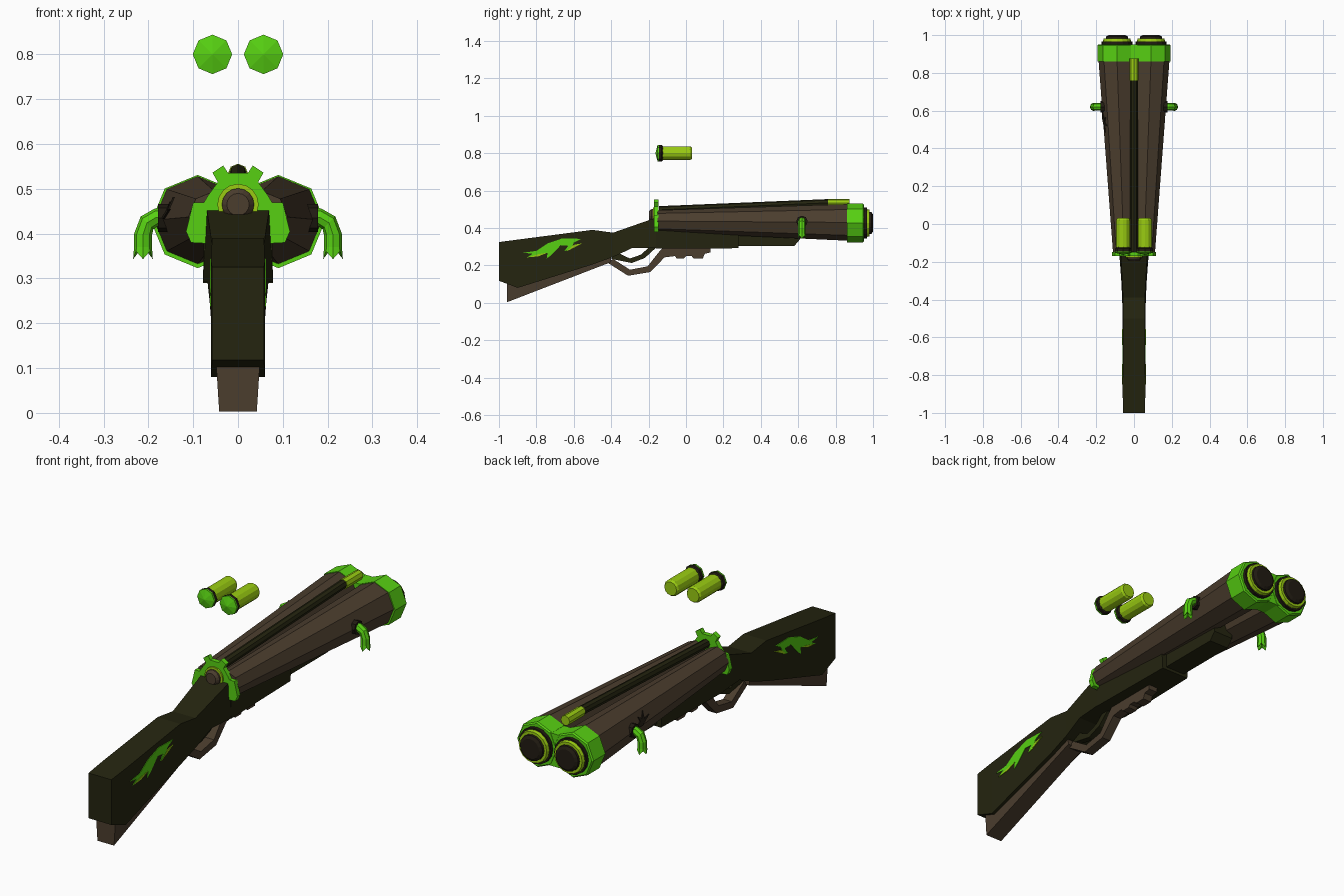
import bpy
import bmesh
from math import cos, sin, pi, radians

cube = bpy.data.objects.get("Cube")
if cube:
    bpy.data.objects.remove(cube, do_unlink=True)


def material(name, r, g, b):
    m = bpy.data.materials.new(name)
    m.use_nodes = True
    m.diffuse_color = (r, g, b, 1)
    m.node_tree.nodes["Principled BSDF"].inputs["Base Color"].default_value = (r, g, b, 1)
    return m


WOOD = material("dark olive wood", .018, .018, .005)
BROWN = material("brown metal", .07, .047, .027)
DARK = material("blackened metal", .015, .011, .006)
GREEN = material("bright green", .095, .63, .006)
LIME = material("yellow green", .32, .6, .006)


def loft(name, rings, mat):
    """Skin equal-length point rings and cap both ends."""
    bm = bmesh.new()
    loops = [[bm.verts.new(p) for p in ring] for ring in rings]
    n = len(loops[0])
    for a, b in zip(loops, loops[1:]):
        for i in range(n):
            j = (i + 1) % n
            bm.faces.new((a[i], a[j], b[j], b[i]))
    bm.faces.new(loops[0])
    bm.faces.new(loops[-1])
    bmesh.ops.recalc_face_normals(bm, faces=bm.faces)
    mesh = bpy.data.meshes.new(name)
    bm.to_mesh(mesh)
    bm.free()
    mesh.materials.append(mat)
    ob = bpy.data.objects.new(name, mesh)
    bpy.context.collection.objects.link(ob)
    return ob


def rod(name, stations, mat, sides=8):
    """Faceted round bar along y; stations are x, y, z, radius."""
    angles = [2 * pi * i / sides for i in range(sides)]
    return loft(name, [[(x + r * cos(a), y, z + r * sin(a)) for a in angles]
                       for x, y, z, r in stations], mat)


def beam(name, stations, mat):
    """Four-sided bar along y; stations are y, top, bottom, half widths."""
    return loft(name, [[(-wt, y, t), (wt, y, t), (wb, y, b), (-wb, y, b)]
                       for y, t, b, wt, wb in stations], mat)


def plate(name, outline, inner, outer, mat):
    """Side-view outline extruded between two x surfaces."""
    return loft(name, [[(f(y, z), y, z) for y, z in outline] for f in (inner, outer)], mat)


def flat(x):
    return lambda y, z: x


# Stock, fore-end and the lower spine
beam("stock", [(-1, .325, .118, .058, .058), (-.9, .338, .08, .06, .06),
               (-.5, .39, .205, .058, .06), (-.39, .375, .245, .058, .063),
               (-.29, .41, .292, .063, .068), (-.155, .457, .292, .07, .078)], WOOD)
beam("fore_end", [(-.16, .42, .29, .076, .078), (.28, .4, .292, .076, .07)], WOOD)
beam("fore_end_tip", [(.27, .4, .305, .05, .05), (.58, .4, .305, .05, .05),
                      (.61, .4, .34, .05, .05)], WOOD)
beam("stock_spine", [(-.958, .13, .003, .05, .042), (-.4, .27, .218, .046, .04)], BROWN)

# Trigger guard and trigger
plate("trigger_guard", [(-.42, .215), (-.31, .145), (-.19, .165), (-.115, .243), (-.06, .25),
                        (-.05, .238), (-.01, .238), (0, .25), (.03, .25), (.04, .238),
                        (.09, .238), (.1, .262), (.13, .27), (.13, .3), (-.12, .3),
                        (-.15, .265), (-.205, .195), (-.3, .177), (-.39, .235)],
      flat(-.022), flat(.022), BROWN)
plate("trigger", [(-.4, .235), (-.29, .213), (-.22, .24), (-.16, .295), (-.2, .295),
                  (-.24, .258), (-.3, .237), (-.37, .27)], flat(-.015), flat(.015), WOOD)

# Breech plate with two teeth and a round knob
half = [(.022, .535), (.033, .552), (.057, .536), (.045, .515), (.067, .485), (.076, .47),
        (.1, .47), (.116, .405), (.105, .38), (.07, .378)]
crest = half + [(-x, z) for x, z in reversed(half)]
loft("breech_plate", [[(x, y, z) for x, z in crest] for y in (-.17, -.148)], GREEN)
rod("breech_ring", [(0, -.177, .465, .046), (0, -.15, .465, .046)], LIME, 16)
rod("breech_knob", [(0, -.197, .465, .025), (0, -.185, .465, .036),
                    (0, -.15, .465, .036)], BROWN, 16)

# Top rib and front sight
rod("top_rib", [(0, -.145, .497, .02), (0, .77, .535, .02)], WOOD)
rod("front_sight", [(0, .76, .533, .023), (0, .875, .533, .023)], LIME)

# Bridge joining the muzzle collars
beam("collar_bridge", [(.86, .5, .35, .05, .05), (.95, .5, .35, .05, .05)], GREEN)

EMBLEM = [(-.87, .268), (-.8, .278), (-.74, .318), (-.66, .345), (-.56, .342), (-.6, .322),
          (-.615, .285), (-.65, .277), (-.63, .305), (-.67, .308), (-.72, .255),
          (-.745, .237), (-.74, .268), (-.79, .248), (-.85, .243), (-.82, .262)]
SLASHES = [[(-.64, .276), (-.6, .31), (-.555, .318), (-.595, .297)],
           [(-.85, .243), (-.79, .26), (-.74, .268), (-.79, .248)]]

for side, s in (("left", 1), ("right", -1)):
    # Barrel, collar and stepped muzzle
    rod(side + "_barrel", [(s * .053, -.152, .437, .058), (s * .09, .87, .43, .098)], BROWN)
    mx, mz = s * .09, .427
    rod(side + "_collar", [(mx, .86, mz, .104), (mx, .945, mz, .104),
                           (mx, .951, mz, .098)], GREEN)
    rod(side + "_muzzle_ring", [(mx, .945, mz, .082), (mx, .967, mz, .082)], DARK, 16)
    rod(side + "_muzzle_band", [(mx, .96, mz, .076), (mx, .982, mz, .071)], LIME, 16)
    rod(side + "_muzzle_cap", [(mx, .975, mz, .06), (mx, .992, mz, .058),
                               (mx, 1, mz, .045)], DARK, 16)

    # Spout: nut, bent pipe and clawed tip
    ring = [2 * pi * i / 8 for i in range(8)]
    py = .62
    loft(side + "_spout_nut", [[(s * x, py + .031 * cos(a), .435 + .031 * sin(a)) for a in ring]
                               for x in (.14, .178)], DARK)
    bends = [(.165, .438, 90), (.183, .436, 80), (.203, .424, 45), (.212, .398, 5), (.212, .37, 0)]
    rings = [[(s * (x + .02 * cos(a) * cos(radians(t))), py + .02 * sin(a),
               z + .02 * cos(a) * sin(radians(t))) for a in ring] for x, z, t in bends]
    rings.append([(s * (.212 + .022 * cos(a)), py + .022 * sin(a), .343 + .018 * (i % 2))
                  for i, a in enumerate(ring)])
    rings.append([(s * (.212 + .004 * cos(a)), py + .004 * sin(a), .368) for a in ring])
    loft(side + "_spout", rings, GREEN)

    # Painted creature on the stock
    plate(side + "_stock_emblem", EMBLEM, flat(s * .056), flat(s * .062), GREEN)
    for i, shape in enumerate(SLASHES):
        plate(f"{side}_emblem_slash_{i + 1}", shape, flat(s * .056), flat(s * .063), LIME)

    # Floating cartridge
    cx, cz = s * .057, .8
    rod(side + "_cartridge_base", [(cx, -.163, cz, .002), (cx, -.152, cz, .044),
                                   (cx, -.145, cz, .044)], GREEN)
    rod(side + "_cartridge_rim", [(cx, -.147, cz, .0435), (cx, -.13, cz, .0435),
                                  (cx, -.122, cz, .036)], DARK)
    rod(side + "_cartridge_body", [(cx, -.125, cz, .037), (cx, .022, cz, .037),
                                   (cx, .031, cz, .031)], LIME, 12)


# Jagged crack on the right barrel
def barrel_skin(offset):
    return lambda y, z: -(.162 + offset + .075 * (y - .52) - .414 * abs(z - .432))


plate("barrel_crack", [(.6, .435), (.56, .452), (.565, .472), (.54, .458), (.52, .482),
                       (.525, .452), (.485, .455), (.53, .44), (.55, .433)],
      barrel_skin(-.004), barrel_skin(.004), DARK)
